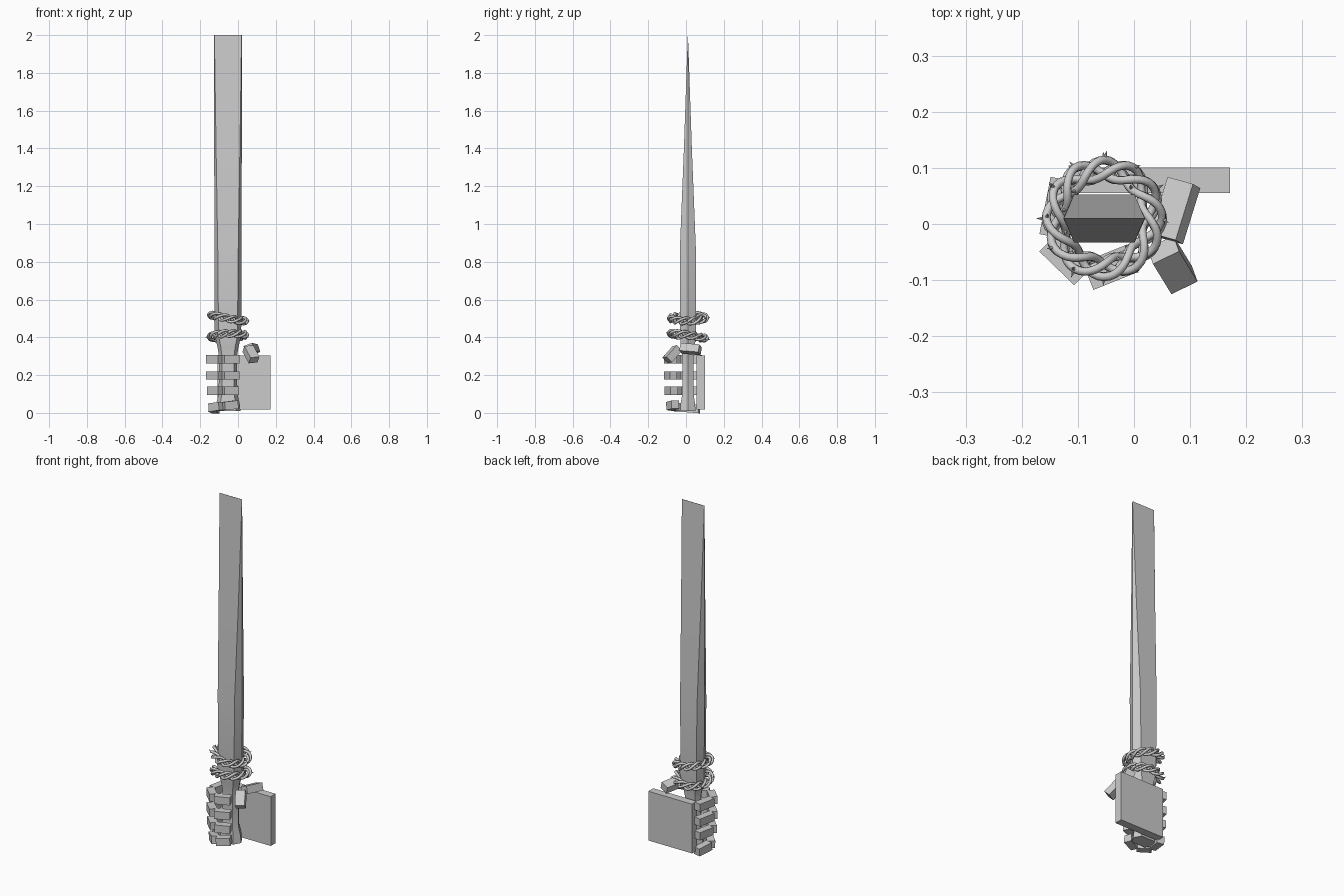
import bpy, bmesh, random
from math import sin, cos, pi, radians
from mathutils import Vector, Matrix

if "Cube" in bpy.data.objects:
    bpy.data.objects.remove(bpy.data.objects["Cube"])

random.seed(4)
CX, CY = -0.053, 0.01


def finish(name, bm, smooth=None):
    bmesh.ops.recalc_face_normals(bm, faces=bm.faces)
    me = bpy.data.meshes.new(name)
    bm.to_mesh(me)
    bm.free()
    ob = bpy.data.objects.new(name, me)
    bpy.context.collection.objects.link(ob)
    if smooth:
        bpy.ops.object.select_all(action='DESELECT')
        ob.select_set(True)
        bpy.context.view_layer.objects.active = ob
        bpy.ops.object.shade_smooth_by_angle(angle=radians(smooth))
    return ob


def add_box(bm, center, size, rot=None):
    m = Matrix.Translation(center) @ (rot or Matrix()) @ Matrix.Diagonal((*size, 1))
    bmesh.ops.create_cube(bm, size=1, matrix=m)


def limb(bm, a, b, width, height, roll=0):
    """Box running from a to b, width across and height up."""
    a, b = Vector(a), Vector(b)
    x = (b - a).normalized()
    y = Vector((0, 0, 1)).cross(x).normalized()
    rot = Matrix((x, y, x.cross(y))).transposed().to_4x4()
    rot = rot @ Matrix.Rotation(radians(roll), 4, 'X')
    add_box(bm, (a + b) / 2, ((b - a).length, width, height), rot)


# wooden blade: hexagonal section (z, half width, half depth, bevel inset)
stations = [(0.01, 0.066, 0.040, 0.022), (0.05, 0.062, 0.038, 0.022),
            (0.10, 0.050, 0.030, 0.017), (0.20, 0.048, 0.029, 0.016),
            (0.31, 0.049, 0.030, 0.016), (0.35, 0.056, 0.036, 0.018),
            (0.41, 0.070, 0.043, 0.020), (0.85, 0.072, 0.043, 0.018),
            (1.40, 0.073, 0.021, 0.010), (2.0, 0.073, 0.0005, 0.001)]
bm = bmesh.new()
rings = []
for z, w, d, i in stations:
    pts = [(-w, 0), (-w + i, -d), (w - i, -d), (w, 0), (w - i, d), (-w + i, d)]
    rings.append([bm.verts.new((CX + x, CY + y, z)) for x, y in pts])
for r, s in zip(rings, rings[1:]):
    for k in range(6):
        n = (k + 1) % 6
        bm.faces.new((r[k], r[n], s[n], s[k]))
bm.faces.new(rings[0])
bm.faces.new(rings[-1])
finish("blade", bm, 30)

# palm
bm = bmesh.new()
add_box(bm, (0.031, 0.078, 0.16), (0.28, 0.045, 0.285))
finish("palm", bm)

# four curled fingers, three blocks each (z, scale, rise towards the tip)
path = [((-0.128, 0.080), (-0.148, -0.022)), ((-0.154, -0.034), (-0.092, -0.094)),
        ((-0.080, -0.098), (0.000, -0.066))]
for n, (z, s, rise) in enumerate([(0.032, 0.88, 0.012), (0.117, 0.96, 0.0),
                                  (0.198, 1.0, 0.0), (0.284, 1.0, 0.0)]):
    bm = bmesh.new()
    for k, seg in enumerate(path):
        a, b = [(CX + (x - CX) * s, CY + (y - CY) * s, z + rise * (k + e - 1.5) / 1.5)
                for e, (x, y) in enumerate(seg)]
        limb(bm, a, b, 0.042, 0.044)
    finish(f"finger_{n + 1}", bm)

# thumb, two blocks
bm = bmesh.new()
limb(bm, (0.089, 0.074, 0.334), (0.058, -0.026, 0.342), 0.050, 0.043, 20)
limb(bm, (0.052, -0.046, 0.341), (0.085, -0.100, 0.280), 0.052, 0.042, 8)
finish("thumb", bm)


# thorny vine rings: three twisted strands each
def vine(name, z, tilt_x, tilt_y):
    place = (Matrix.Translation((CX, CY, z)) @ Matrix.Rotation(radians(tilt_y), 4, 'Y')
             @ Matrix.Rotation(radians(tilt_x), 4, 'X'))
    bm = bmesh.new()
    steps, sides, r, R, off, twist = 72, 8, 0.0075, 0.088, 0.0165, 4
    for k in range(3):
        def point(t):
            p = twist * t + k * 2 * pi / 3
            rad = R + off * cos(p)
            return Vector((rad * cos(t), rad * sin(t), off * sin(p)))
        loops = []
        for i in range(steps):
            t = 2 * pi * i / steps
            c = point(t)
            tan = (point(t + 0.01) - point(t - 0.01)).normalized()
            u = (Vector((cos(t), sin(t), 0)) - tan * tan.dot(Vector((cos(t), sin(t), 0)))).normalized()
            v = tan.cross(u)
            loops.append([bm.verts.new(place @ (c + r * (u * cos(a) + v * sin(a))))
                          for a in (2 * pi * j / sides for j in range(sides))])
            # thorns
            if i % 9 == 3 * k:
                a = random.uniform(-1.8, 1.8)
                d = u * cos(a) + v * sin(a)
                m = place @ Matrix.Translation(c + d * 0.011) @ d.to_track_quat('Z', 'Y').to_matrix().to_4x4()
                bmesh.ops.create_cone(bm, cap_ends=True, segments=6, radius1=0.004,
                                      radius2=0, depth=0.013, matrix=m)
        for i in range(steps):
            p, q = loops[i], loops[(i + 1) % steps]
            for j in range(sides):
                n = (j + 1) % sides
                bm.faces.new((p[j], p[n], q[n], q[j]))
    finish(name, bm, 50)


vine("upper_vine", 0.502, 1, 10)
vine("lower_vine", 0.408, -8, -3)
